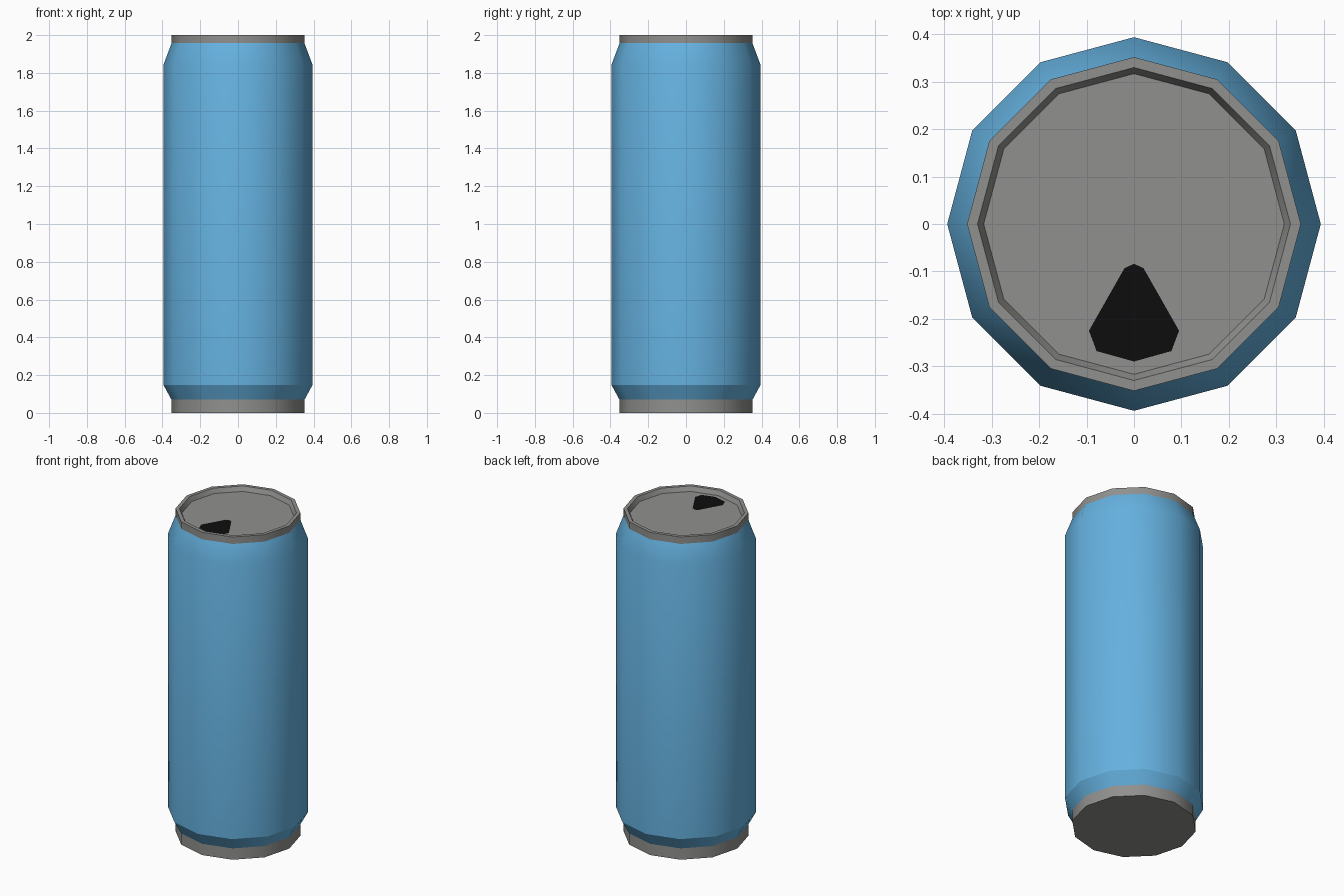
import bpy, bmesh, math

if "Cube" in bpy.data.objects:
    bpy.data.objects.remove(bpy.data.objects["Cube"])

SIDES = 12


def material(name, rgb):
    m = bpy.data.materials.new(name)
    m.diffuse_color = (*rgb, 1)
    m.use_nodes = True
    m.node_tree.nodes["Principled BSDF"].inputs["Base Color"].default_value = m.diffuse_color
    return m


blue = material("can blue", (0.13, 0.44, 0.74))
grey = material("aluminium grey", (0.28, 0.28, 0.27))
black = material("opening black", (0.004, 0.004, 0.004))


def finish(name, bm, mat):
    mesh = bpy.data.meshes.new(name)
    bm.normal_update()
    bm.to_mesh(mesh)
    bm.free()
    mesh.materials.append(mat)
    obj = bpy.data.objects.new(name, mesh)
    bpy.context.collection.objects.link(obj)
    return obj


def lathe(name, profile, mat, sharp=(), cap_start=False, cap_end=False):
    """Turn (radius, z) points, listed upwards on the outside, around z."""
    bm = bmesh.new()
    rings = []
    for r, z in profile:
        rings.append([bm.verts.new((r * math.cos(2 * math.pi * i / SIDES),
                                    r * math.sin(2 * math.pi * i / SIDES), z))
                      for i in range(SIDES)])
    for a, b in zip(rings, rings[1:]):
        for i in range(SIDES):
            j = (i + 1) % SIDES
            bm.faces.new((a[i], a[j], b[j], b[i])).smooth = True
    if cap_start:
        bm.faces.new(rings[0][::-1])
    if cap_end:
        bm.faces.new(rings[-1])
    # Crease the chosen rings
    for k in sharp:
        for i in range(SIDES):
            bm.edges.get((rings[k][i], rings[k][(i + 1) % SIDES])).smooth = False
    return finish(name, bm, mat)


# Painted body with tapered shoulders
lathe("can_body", [(0.352, 0.07), (0.394, 0.147), (0.394, 1.845), (0.352, 1.957)],
      blue, sharp=(1,))

# Bare metal base
lathe("can_base", [(0.352, 0), (0.352, 0.07)], grey, sharp=(0,), cap_start=True)

# Rim and recessed lid
lathe("can_lid", [(0.352, 1.957), (0.352, 2.0), (0.33, 2.0), (0.317, 1.972)],
      grey, sharp=(1, 2, 3), cap_end=True)

# Drinking hole as a thin plate on the lid
half = [(0, -0.29), (0.079, -0.268), (0.095, -0.225), (0.02, -0.093), (0, -0.084)]
outline = half + [(-x, y) for x, y in half[-2:0:-1]]
bm = bmesh.new()
bm.faces.new([bm.verts.new((x, y, 1.974)) for x, y in outline])
finish("drinking_hole", bm, black)
